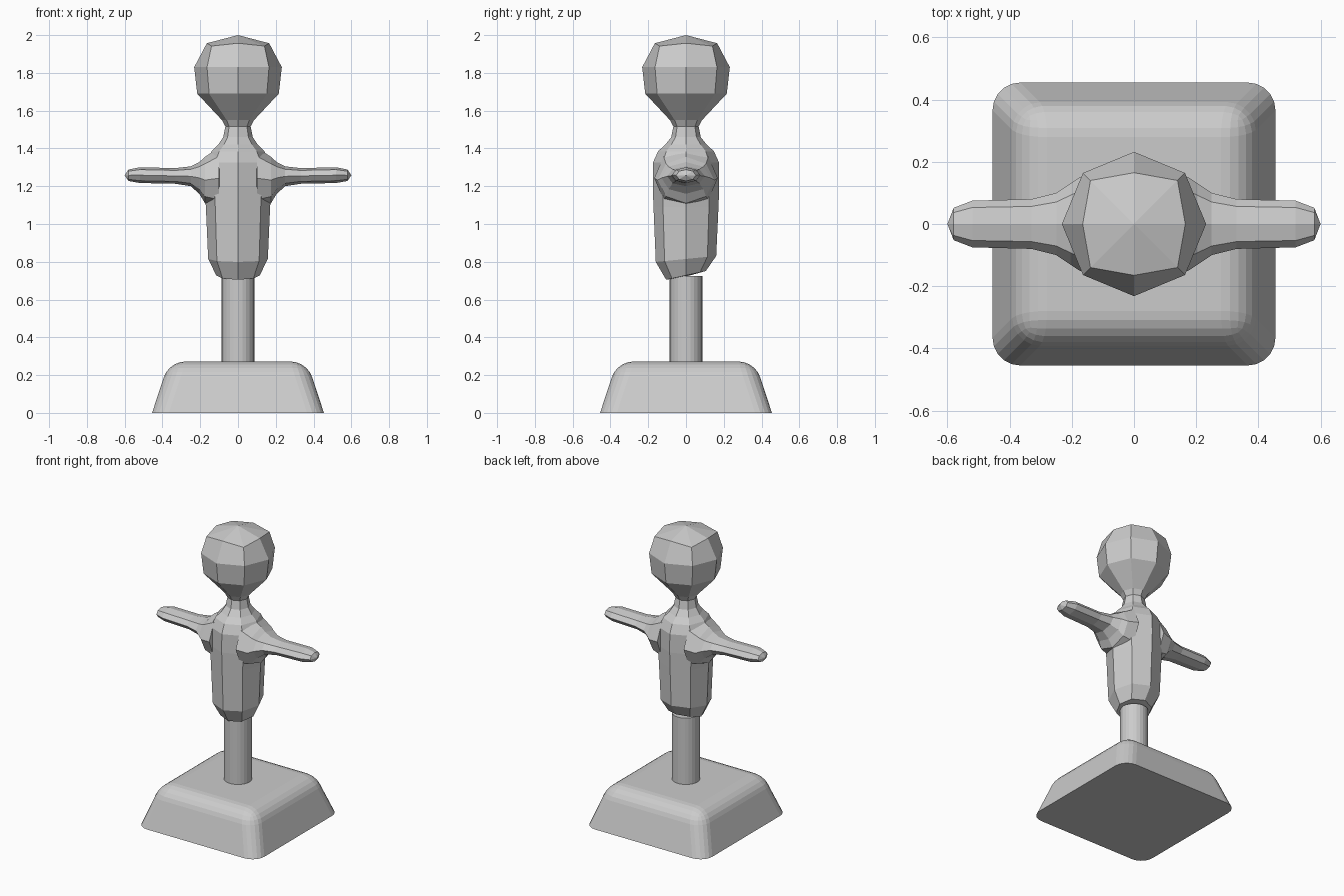
import bpy, bmesh
from math import cos, sin, pi
from mathutils import Vector

if "Cube" in bpy.data.objects:
    bpy.data.objects.remove(bpy.data.objects["Cube"])


def finish(bm, name):
    bmesh.ops.recalc_face_normals(bm, faces=bm.faces)
    me = bpy.data.meshes.new(name)
    bm.to_mesh(me)
    bm.free()
    ob = bpy.data.objects.new(name, me)
    bpy.context.collection.objects.link(ob)
    return ob


def loft(name, rings, start, end):
    """Skin a stack of equal-sized point rings and close both ends to a point."""
    bm = bmesh.new()
    vs = [[bm.verts.new(p) for p in r] for r in rings]
    n = len(vs[0])
    for a, b in zip(vs, vs[1:]):
        for i in range(n):
            j = (i + 1) % n
            bm.faces.new((a[i], a[j], b[j], b[i]))
    for ring, tip in ((vs[0], start), (vs[-1], end)):
        t = bm.verts.new(tip)
        for i in range(n):
            bm.faces.new((ring[i], ring[(i + 1) % n], t))
    return finish(bm, name)


def octagon():
    return [(cos(i * pi / 4), sin(i * pi / 4)) for i in range(8)]


def level_ring(z, rx, ry, tilt=0.0):
    return [Vector((rx * c, ry * s, z + tilt * ry * s)) for c, s in octagon()]


# base: tapered block, top and corner edges rounded, bottom left sharp
bm = bmesh.new()
bmesh.ops.create_cube(bm, size=1)
for v in bm.verts:
    top = v.co.z > 0
    h = 0.365 if top else 0.455
    v.co = Vector((h if v.co.x > 0 else -h, h if v.co.y > 0 else -h, 0.272 if top else 0))
edges = [e for e in bm.edges if max(v.co.z for v in e.verts) > 0.1]
bmesh.ops.bevel(bm, geom=edges, offset=0.085, segments=5, profile=0.5, affect='EDGES')
finish(bm, "base")

# post
bm = bmesh.new()
bmesh.ops.create_cone(bm, cap_ends=True, segments=24, radius1=0.087, radius2=0.087, depth=0.505)
bmesh.ops.translate(bm, verts=bm.verts, vec=(0, 0, 0.4725))
finish(bm, "post")

# torso: z, half width, half depth, tilt
torso = [(0.728, 0.115, 0.105, 0.22), (0.815, 0.158, 0.160, 0.10), (1.09, 0.170, 0.172, 0),
         (1.20, 0.178, 0.176, 0), (1.325, 0.172, 0.175, 0), (1.385, 0.140, 0.148, 0),
         (1.42, 0.105, 0.110, 0), (1.46, 0.078, 0.078, 0), (1.53, 0.064, 0.064, 0)]
loft("torso", [level_ring(*r) for r in torso], (0, 0, 0.722), (0, 0, 1.54))

# head: upper ring is squarish, with its diagonal corners pushed out and down
head = [level_ring(*r) for r in ((1.515, 0.066, 0.066), (1.55, 0.085, 0.085),
                                 (1.69, 0.216, 0.216), (1.83, 0.232, 0.232),
                                 (1.957, 0.165, 0.165))]
for i in (1, 3, 5, 7):
    p = head[-1][i]
    head[-1][i] = Vector((p.x * 1.2, p.y * 1.2, 1.942))
loft("head", head, (0, 0, 1.51), (0, 0, 2.0))

# arms: x, half depth, bottom z, top z; flared into the shoulders
arm = [(0.10, 0.168, 1.08, 1.405), (0.175, 0.150, 1.11, 1.355), (0.205, 0.130, 1.16, 1.328),
       (0.25, 0.100, 1.20, 1.305), (0.33, 0.080, 1.213, 1.296), (0.52, 0.075, 1.217, 1.30),
       (0.58, 0.052, 1.228, 1.288)]
for side, name in ((-1, "left_arm"), (1, "right_arm")):
    rings = [[Vector((side * x, d * c, (lo + hi) / 2 + (hi - lo) / 2 * s)) for c, s in octagon()]
             for x, d, lo, hi in arm]
    loft(name, rings, (side * 0.09, 0, 1.25), (side * 0.6, 0, 1.258))
